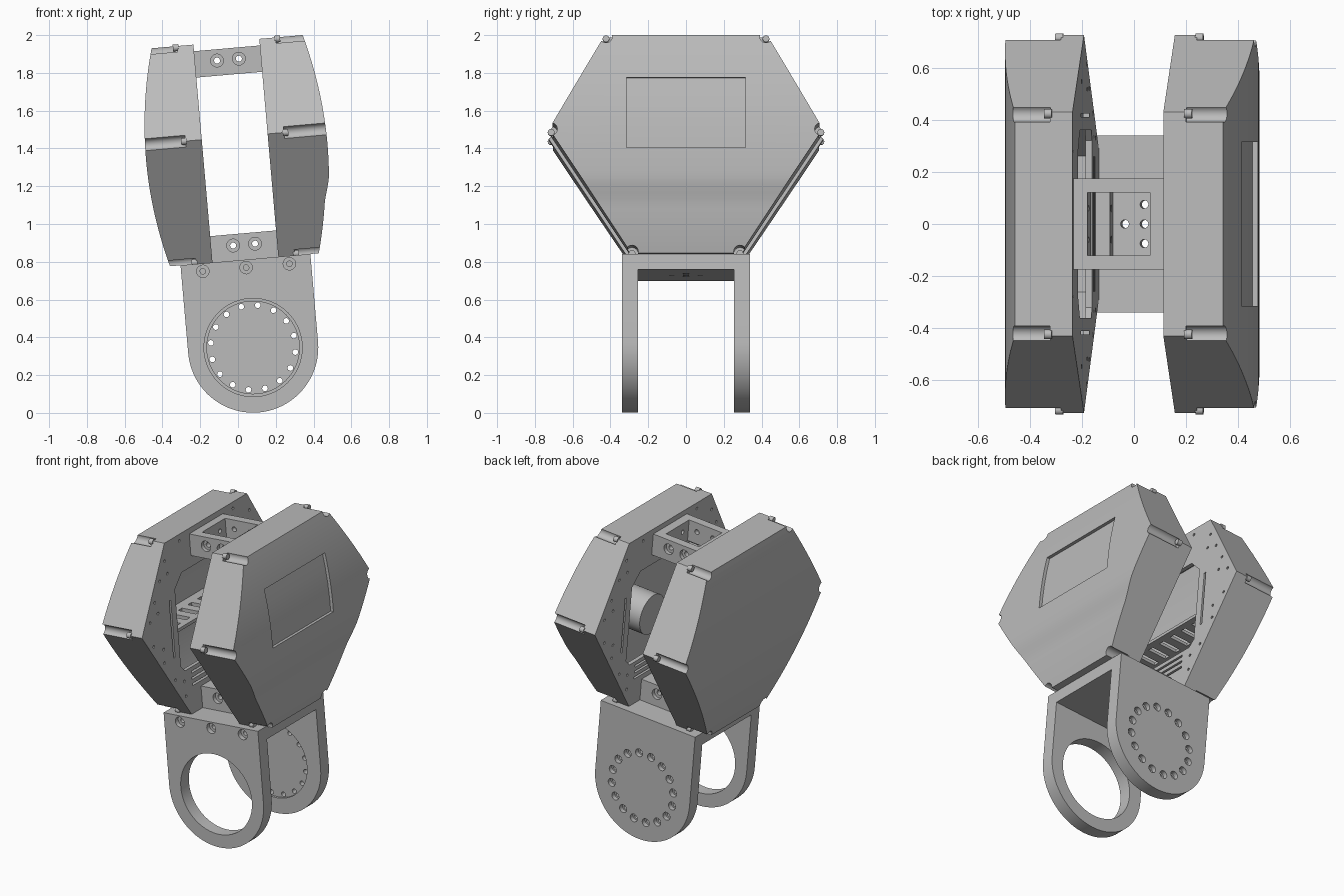
import bpy, bmesh, math
from mathutils import Matrix

if "Cube" in bpy.data.objects:
    bpy.data.objects.remove(bpy.data.objects["Cube"], do_unlink=True)

GREY = bpy.data.materials.new("plain_grey")
GREY.use_nodes = True
COLOUR = (0.5, 0.5, 0.5, 1)
GREY.diffuse_color = COLOUR
GREY.node_tree.nodes["Principled BSDF"].inputs["Base Color"].default_value = COLOUR

# The whole assembly leans about the yoke's pivot
LEAN = Matrix.Translation((0.08, 0, 0.346)) @ Matrix.Rotation(math.radians(-5), 4, 'Y')


def prism(axis, pts, lo, hi):
    """A 2D outline and the range it is extruded over."""
    return axis, pts, lo, hi


def disc(axis, a, b, r, lo, hi, n=24):
    ring = [(a + r * math.cos(math.tau * i / n), b + r * math.sin(math.tau * i / n)) for i in range(n)]
    return prism(axis, ring, lo, hi)


def rect(axis, a0, a1, b0, b1, lo, hi):
    return prism(axis, [(a0, b0), (a1, b0), (a1, b1), (a0, b1)], lo, hi)


def build(name, solids):
    bm = bmesh.new()
    place = {'X': lambda a, b, t: (t, a, b), 'Y': lambda a, b, t: (a, t, b), 'Z': lambda a, b, t: (a, b, t)}
    for axis, pts, lo, hi in solids:
        ends = [[bm.verts.new(place[axis](a, b, t)) for a, b in pts] for t in (lo, hi)]
        for ring in ends:
            bm.faces.new(ring)
        for i in range(len(pts)):
            j = (i + 1) % len(pts)
            bm.faces.new((ends[0][i], ends[0][j], ends[1][j], ends[1][i]))
    bmesh.ops.recalc_face_normals(bm, faces=bm.faces[:])
    mesh = bpy.data.meshes.new(name)
    bm.to_mesh(mesh)
    bm.free()
    mesh.materials.append(GREY)
    obj = bpy.data.objects.new(name, mesh)
    bpy.context.scene.collection.objects.link(obj)
    return obj


def combine(obj, solids, operation='DIFFERENCE'):
    """Boolean with a batch of solids, or with a ready made object."""
    cutter = build("cutter", solids) if isinstance(solids, list) else solids
    cutter.hide_render = True
    mod = obj.modifiers.new("cut", 'BOOLEAN')
    mod.operation, mod.solver, mod.object = operation, 'EXACT', cutter
    bpy.context.view_layer.update()
    graph = bpy.context.evaluated_depsgraph_get()
    mesh = bpy.data.meshes.new_from_object(obj.evaluated_get(graph))
    obj.modifiers.clear()
    obj.data = mesh
    bpy.data.objects.remove(cutter, do_unlink=True)


def finish(obj):
    mesh = obj.data
    mesh.transform(LEAN)
    mesh.polygons.foreach_set("use_smooth", [True] * len(mesh.polygons))
    mesh.set_sharp_from_angle(angle=math.radians(28))


# Yoke: two round-ended cheeks joined by a bridge
R, TOP, Y0, Y1 = 0.345, 0.467, 0.255, 0.34
arch = [(R * math.cos(math.pi + math.pi * i / 40), R * math.sin(math.pi + math.pi * i / 40)) for i in range(41)]
yoke = build("yoke", [prism('Y', arch + [(R, TOP), (-R, TOP)], -Y1, Y1)])
combine(yoke, [rect('X', -Y0, Y0, -0.5, 0.385, -0.5, 0.5)])
combine(yoke, [disc('Y', 0, 0, 0.26, -0.4, -0.2, 64), disc('Y', 0, 0, 0.245, 0.2, Y0 + 0.015, 64)])
ring = [(0.225 * math.cos(math.tau * (i + .5) / 16), 0.225 * math.sin(math.tau * (i + .5) / 16)) for i in range(16)]
combine(yoke, [disc('Y', a, b, 0.015, 0.2, 0.4, 12) for a, b in ring])
combine(yoke, [disc('Y', a, b, 0.026, 0.31, 0.4, 16) for a, b in ring])
combine(yoke, [disc('Y', u, 0.425, 0.033, -0.4, -0.31) for u in (-0.23, 0, 0.23)])
combine(yoke, [disc('Y', u, 0.425, 0.015, -0.4, -0.2, 12) for u in (-0.23, 0, 0.23)])
cross = [(0, 0), (0.075, 0), (-0.075, 0), (0, 0.075), (0, -0.075)]
combine(yoke, [disc('Z', a, b, 0.016, 0.3, 0.5, 16) for a, b in cross])
finish(yoke)

# Two open box spacers between the pods
for name, low in (("lower_spacer", TOP), ("upper_spacer", 1.45)):
    spacer = build(name, [rect('Z', -0.175, 0.175, -0.175, 0.175, low, low + 0.14)])
    combine(spacer, [rect('Z', -0.12, 0.12, -0.12, 0.12, low - 0.1, low + 0.3)])
    mid = low + 0.08
    combine(spacer, [disc('Y', u, mid, 0.016, -0.3, 0.3, 16) for u in (-0.058, 0.058)])
    combine(spacer, [disc('Y', u, mid, 0.034, s * 0.15, s * 0.3) for u in (-0.058, 0.058) for s in (-1, 1)])
    combine(spacer, [disc('X', y, mid, 0.014, -0.3, 0.3, 12) for y in (-0.06, 0.06)])
    finish(spacer)

# Pod outline seen from the side
HALF = [(0.43, 1.625), (0.725, 1.12), (0.29, TOP)]
HEX = HALF + [(-y, w) for y, w in reversed(HALF)]
MID = 1.046


def hexagon(k):
    return [(y * k, MID + (w - MID) * k) for y, w in HEX]


def bulge(w, side):
    """Outer face distance at a given height; one pod has a waist low down."""
    t = min(max((0.88 - w) / 0.16, 0), 1)
    dip = 0.019 * t * t * (3 - 2 * t) if side > 0 else 0
    return (0.486 if side > 0 else 0.478) - 0.235 * (w - 1.04) ** 2 - dip


def curved(side, wall):
    heights = [0.40 + 1.30 * i / 48 for i in range(49)]
    outer = [(side * (bulge(w, side) - wall), w) for w in heights]
    return prism('Y', outer + [(0, 1.70), (0, 0.40)], -0.9, 0.9)


def on_edges(k, fractions):
    pts = hexagon(k)
    for i in range(6):
        (a, b), (c, d) = pts[i], pts[(i + 1) % 6]
        for f in fractions:
            yield a + (c - a) * f, b + (d - b) * f


for side, label in ((1, "left"), (-1, "right")):
    pod = build(label + "_pod", [prism('X', HEX, side * 0.175, side * 0.6)])
    combine(pod, [curved(side, 0)], 'INTERSECT')

    # Hollow inside
    cavity = build("cavity", [prism('X', hexagon(0.9), side * 0.2, side * 0.6)])
    combine(cavity, [curved(side, 0.035)], 'INTERSECT')
    combine(pod, cavity)

    # Screw channels along the outer corners
    corners = hexagon(0.985)
    combine(pod, [disc('X', y, w, 0.033, side * 0.262, side * 0.7) for y, w in corners])

    # Opening, slots and hole pattern in the inner wall
    a, b = side * 0.1, side * 0.22
    opening = [(-0.36, 0.80), (-0.32, 0.76), (0.32, 0.76), (0.36, 0.80),
               (0.36, 1.30), (0.28, 1.38), (-0.28, 1.38), (-0.36, 1.30)]
    slots = [rect('X', s * 0.41, s * 0.425, 0.88, 1.25, a, b) for s in (-1, 1)]
    slots += [rect('X', -0.26, 0.26, w, w + 0.014, a, b) for w in (0.64, 0.68, 0.72)]
    combine(pod, [prism('X', opening, a, b)] + slots)
    holes = list(on_edges(0.93, (0.15, 0.38, 0.62, 0.85))) + list(on_edges(0.84, (0.25, 0.75)))
    holes = [(y, w) for y, w in holes if not (abs(y) < 0.19 and (w > 1.42 or w < 0.62))]
    combine(pod, [disc('X', y, w, 0.009, a, b, 10) for y, w in holes])

    # Shallow display recess on one outer face
    if side > 0:
        face = [(bulge(w, 1) - 0.02, w) for w in (1.02, 1.1, 1.2, 1.3, 1.395)]
        combine(pod, [prism('Y', face + [(0.6, 1.395), (0.6, 1.02)], -0.315, 0.315)])
    finish(pod)

    bolts = build(label + "_corner_bolts", [disc('X', y, w, 0.018, side * 0.255, side * 0.285, 16) for y, w in corners])
    finish(bolts)

    # Parts seen through the opening
    if side > 0:
        inner = build("round_housing", [disc('X', 0, 0.95, 0.13, 0.25, 0.455, 40)])
    else:
        inner = build("slotted_shelf", [rect('X', -0.36, 0.36, 1.0, 1.02, -0.445, -0.21)])
        combine(inner, [rect('Z', -0.38, -0.25, y - 0.02, y + 0.02, 0.9, 1.1)
                        for y in (-0.25, -0.15, -0.05, 0.05, 0.15, 0.25)])
    finish(inner)
